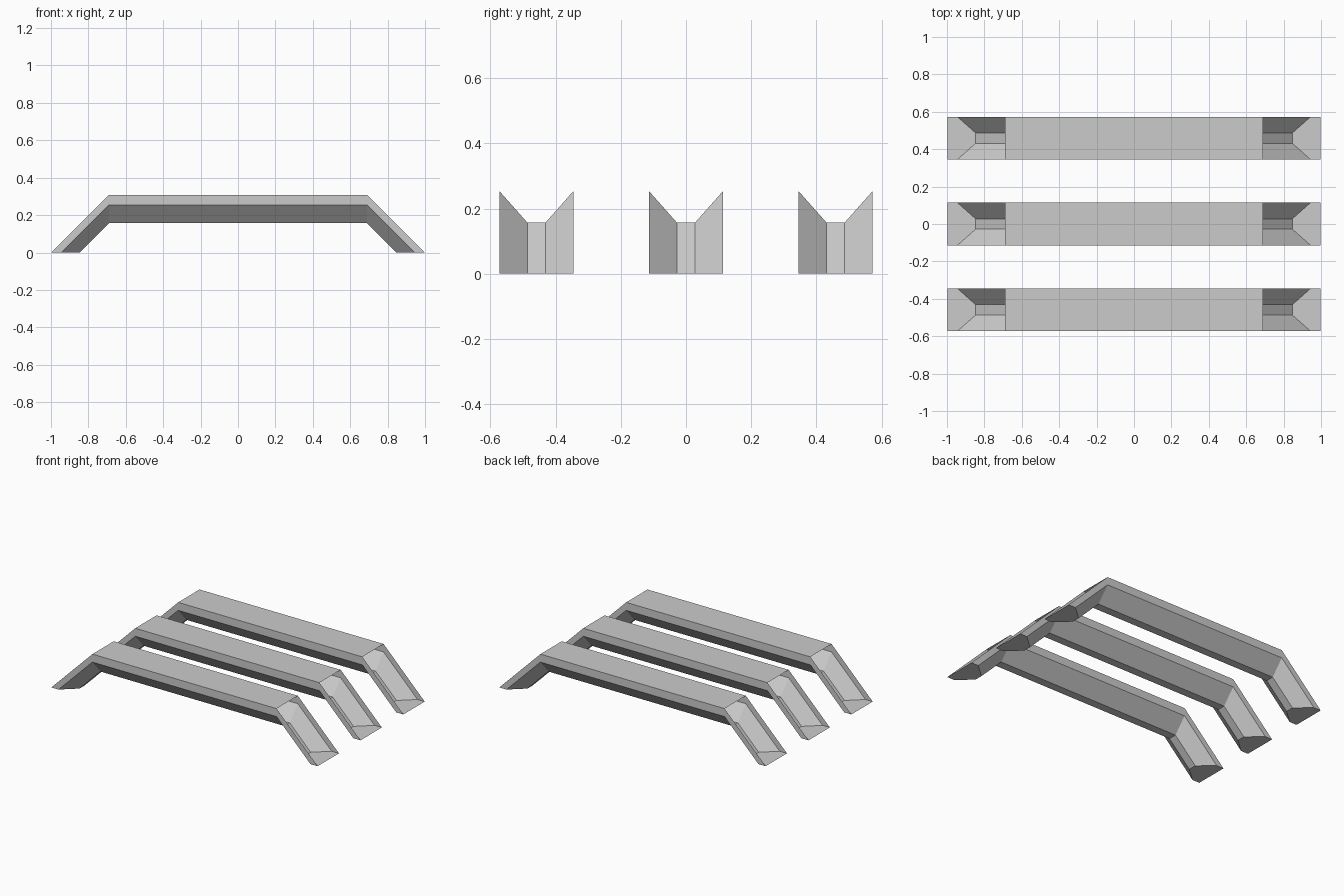
import bpy
import bmesh

cube = bpy.data.objects.get("Cube")
if cube:
    bpy.data.objects.remove(cube, do_unlink=True)

grey = bpy.data.materials.new("light_grey")
grey.use_nodes = True
colour = (0.6, 0.6, 0.6, 1)
grey.diffuse_color = colour
grey.node_tree.nodes["Principled BSDF"].inputs["Base Color"].default_value = colour

HALF, KEEL = 0.114, 0.028
HEIGHT, SHOULDER, BOTTOM = 0.308, 0.254, 0.157
BEND = 0.69

# Half-width and height of the hull-shaped section, top edge to top edge
SECTION = [(-HALF, HEIGHT), (-HALF, SHOULDER), (-KEEL, BOTTOM),
           (KEEL, BOTTOM), (HALF, SHOULDER), (HALF, HEIGHT)]


def make_rail(name, y):
    bm = bmesh.new()
    # Section rings at the left foot, both bends and the right foot
    rings = []
    for side, foot in ((-1, True), (-1, False), (1, False), (1, True)):
        rings.append([bm.verts.new((side * (BEND + z if foot else BEND),
                                    y + w, 0 if foot else z))
                      for w, z in SECTION])
    # Side and underside walls along the bar and legs
    for a, b in zip(rings, rings[1:]):
        for i in range(len(SECTION) - 1):
            bm.faces.new((a[i], a[i + 1], b[i + 1], b[i]))
    # Flat top of the bar; the outer sides of the legs stay open
    bm.faces.new((rings[1][0], rings[2][0], rings[2][-1], rings[1][-1]))
    # Foot caps
    bm.faces.new(rings[0][::-1])
    bm.faces.new(rings[3])
    bmesh.ops.recalc_face_normals(bm, faces=bm.faces)
    # The top must face up whichever way the open shell was oriented
    bm.normal_update()
    top = max(bm.faces, key=lambda f: f.calc_center_median().z)
    if top.normal.z < 0:
        bmesh.ops.reverse_faces(bm, faces=bm.faces)
    mesh = bpy.data.meshes.new(name)
    bm.to_mesh(mesh)
    bm.free()
    mesh.materials.append(grey)
    bpy.context.collection.objects.link(bpy.data.objects.new(name, mesh))


for name, y in (("front_rail", -0.459), ("middle_rail", 0), ("back_rail", 0.459)):
    make_rail(name, y)
